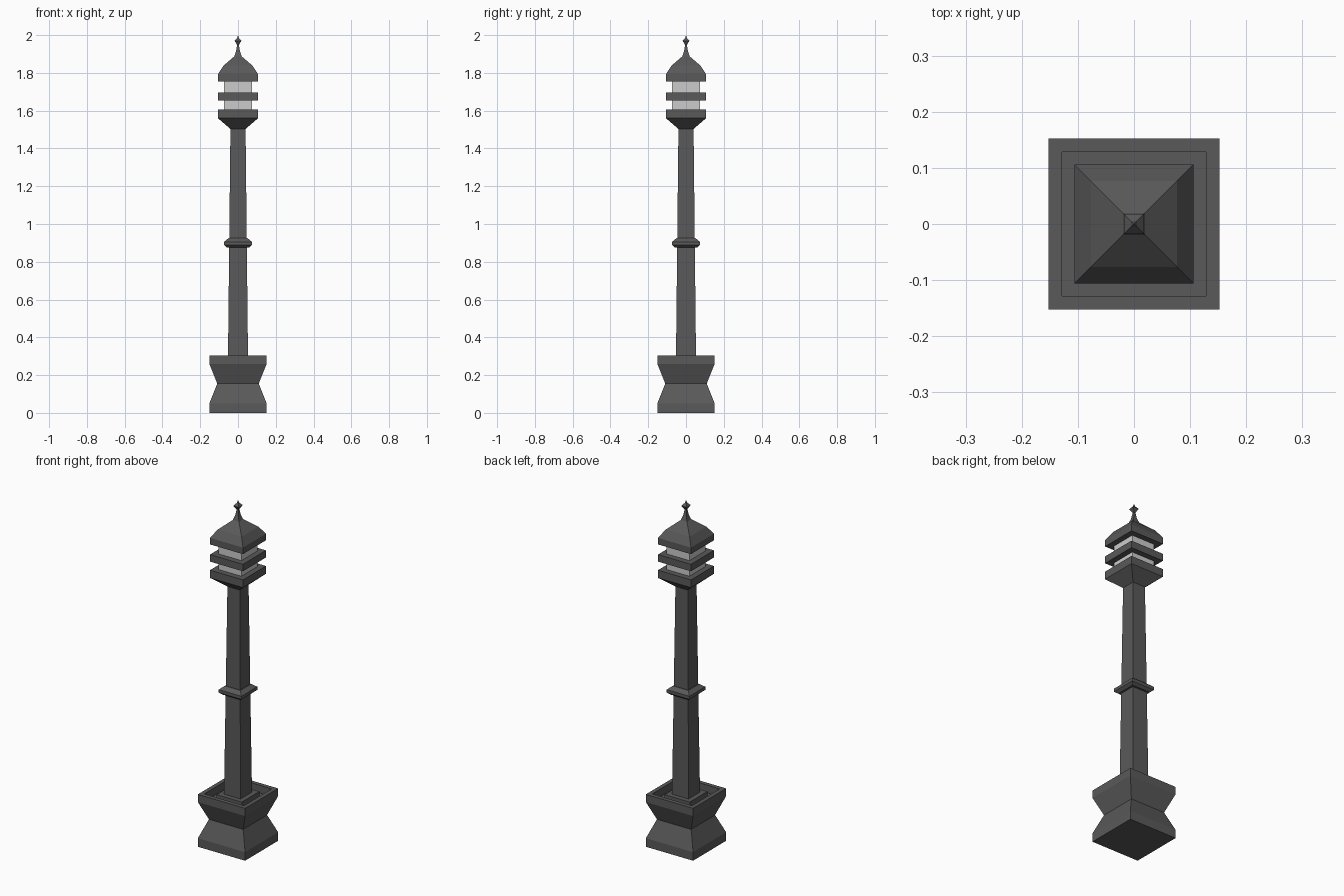
import bpy, bmesh

if "Cube" in bpy.data.objects:
    bpy.data.objects.remove(bpy.data.objects["Cube"])


def material(name, value):
    m = bpy.data.materials.new(name)
    m.diffuse_color = (value, value, value, 1)
    m.use_nodes = True
    m.node_tree.nodes["Principled BSDF"].inputs["Base Color"].default_value = m.diffuse_color
    return m


metal = material("dark_metal", 0.1)
glass = material("pale_glass", 0.55)


def square_loft(name, profile, mat=metal):
    """Stack square rings given as (half width, z) and cap both ends."""
    bm = bmesh.new()
    rings = []
    for h, z in profile:
        if h == 0:
            rings.append([bm.verts.new((0, 0, z))])
        else:
            rings.append([bm.verts.new((sx * h, sy * h, z))
                          for sx, sy in ((-1, -1), (1, -1), (1, 1), (-1, 1))])
    for a, b in zip(rings, rings[1:]):
        for i in range(4):
            j = (i + 1) % 4
            if len(b) == 1:
                bm.faces.new((a[i], a[j], b[0]))
            else:
                bm.faces.new((a[i], a[j], b[j], b[i]))
    for ring in (rings[0], rings[-1]):
        if len(ring) == 4:
            bm.faces.new(ring)
    bmesh.ops.recalc_face_normals(bm, faces=bm.faces)
    mesh = bpy.data.meshes.new(name)
    bm.to_mesh(mesh)
    bm.free()
    mesh.materials.append(mat)
    ob = bpy.data.objects.new(name, mesh)
    bpy.context.collection.objects.link(ob)
    return ob


# Waisted pedestal with a recessed top and a raised plinth inside it
square_loft("pedestal", [(0.152, 0), (0.152, 0.05), (0.11, 0.155), (0.152, 0.26),
                         (0.152, 0.305), (0.128, 0.305), (0.128, 0.26),
                         (0.081, 0.26), (0.081, 0.295)])

# Tapered pole and its collar
square_loft("pole", [(0.053, 0.295), (0.04, 1.51)])
square_loft("collar", [(0.058, 0.875), (0.073, 0.888), (0.073, 0.906), (0.05, 0.925)])

# Lantern: flared tray, glass, middle band
square_loft("lantern_tray", [(0.04, 1.503), (0.106, 1.56), (0.106, 1.605)])
square_loft("lantern_glass", [(0.073, 1.605), (0.073, 1.755)], glass)
square_loft("lantern_band", [(0.106, 1.655), (0.106, 1.696)])

# Domed roof running up into a pointed finial
square_loft("roof_and_finial", [(0.106, 1.755), (0.106, 1.793), (0.077, 1.838),
                                (0.02, 1.887), (0.011, 1.912), (0.005, 1.948),
                                (0.018, 1.97), (0.005, 1.985), (0, 2.0)])
